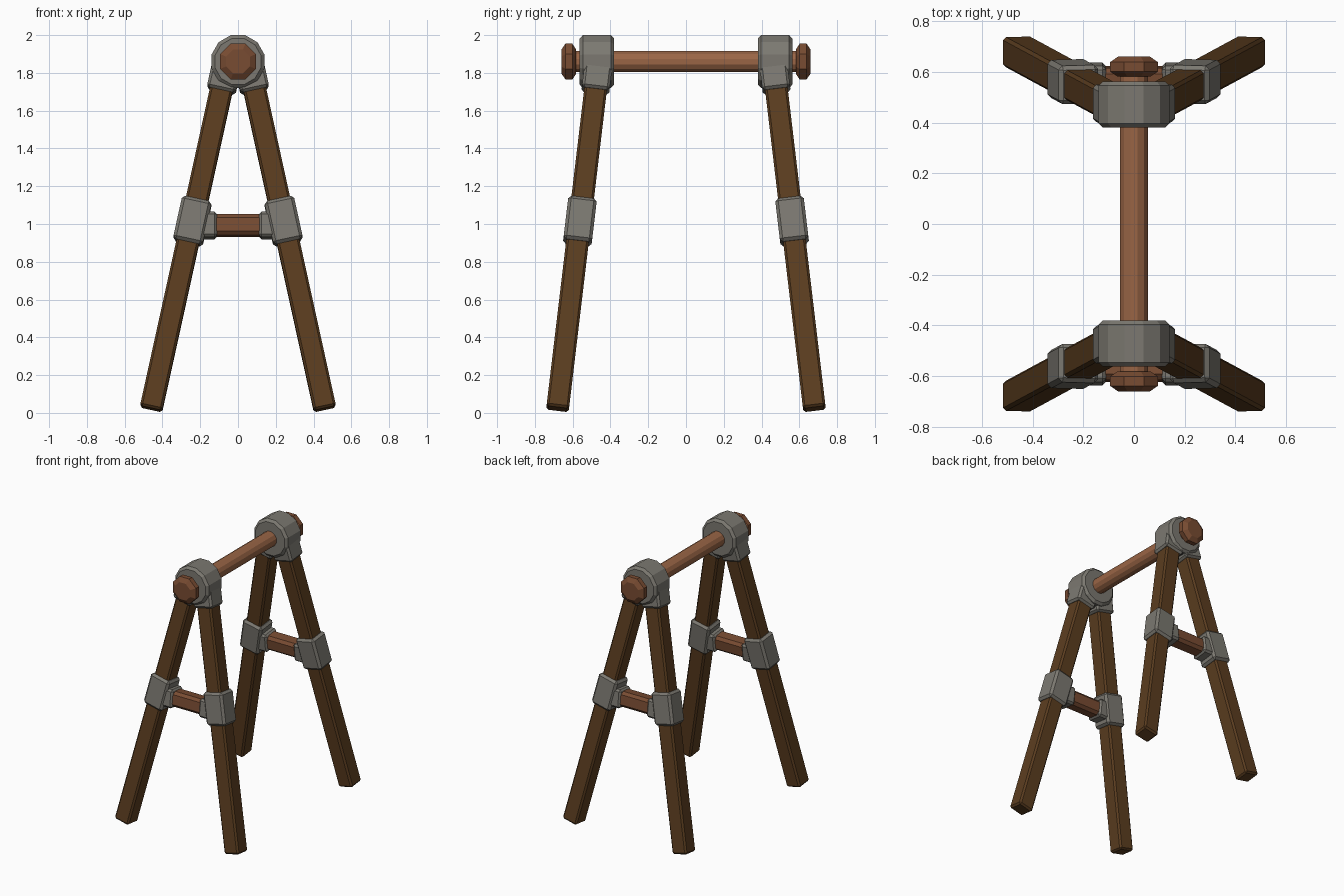
import bpy, bmesh, math
from mathutils import Matrix, Vector

if "Cube" in bpy.data.objects:
    bpy.data.objects.remove(bpy.data.objects["Cube"])


def material(name, rgb):
    m = bpy.data.materials.new(name)
    m.diffuse_color = (*rgb, 1)
    m.use_nodes = True
    m.node_tree.nodes["Principled BSDF"].inputs["Base Color"].default_value = m.diffuse_color
    return m


DARK_WOOD = material("dark_wood", (0.105, 0.047, 0.014))
RED_WOOD = material("red_wood", (0.19, 0.072, 0.032))
LIGHT_WOOD = material("light_wood", (0.32, 0.13, 0.06))
STONE = material("stone_grey", (0.2, 0.19, 0.165))


def finish(name, bm, mat):
    bmesh.ops.recalc_face_normals(bm, faces=bm.faces)
    me = bpy.data.meshes.new(name)
    bm.to_mesh(me)
    bm.free()
    me.materials.append(mat)
    ob = bpy.data.objects.new(name, me)
    bpy.context.collection.objects.link(ob)
    return ob


def block(name, matrix, size, bevel, mat):
    """Box with chamfered edges, placed by a matrix."""
    bm = bmesh.new()
    bmesh.ops.create_cube(bm, size=1)
    bmesh.ops.scale(bm, vec=size, verts=bm.verts)
    bmesh.ops.bevel(bm, geom=bm.edges[:], offset=bevel, segments=1, affect='EDGES')
    bm.transform(matrix)
    return finish(name, bm, mat)


def lathe_y(name, profile, sides, z, mat):
    """Faceted solid around the y axis; profile is (flat radius, y), flat side up."""
    bm = bmesh.new()
    rings = []
    for r, y in profile:
        R = r / math.cos(math.pi / sides)
        angles = [(i + 0.5) * 2 * math.pi / sides for i in range(sides)]
        rings.append([bm.verts.new((R * math.sin(a), y, z + R * math.cos(a))) for a in angles])
    for a, b in zip(rings, rings[1:]):
        for i in range(sides):
            j = (i + 1) % sides
            bm.faces.new((a[i], a[j], b[j], b[i]))
    bm.faces.new(rings[0])
    bm.faces.new(rings[-1])
    return finish(name, bm, mat)


AXLE_Z = 1.86
FOOT = Vector((0.46, 0.68, 0.021))
LEAN = Vector((-0.22, -0.119, 1))       # leg direction per unit of height


def on_leg(sx, sy, z):
    """Frame centred on a leg axis at height z, z axis along the leg."""
    p = FOOT + LEAN * (z - FOOT.z)
    d = Vector((LEAN.x * sx, LEAN.y * sy, 1)).normalized()
    x = (Vector((1, 0, 0)) - d * d.x).normalized()
    m = Matrix((x, d.cross(x), d)).transposed().to_4x4()
    m.translation = (p.x * sx, p.y * sy, z)
    return m


# Axle beam across the top
lathe_y("axle_beam", [(0.055, -0.6), (0.055, 0.6)], 12, AXLE_Z, LIGHT_WOOD)

for sy, end in ((-1, "front"), (1, "back")):
    # Hub and end knob
    lathe_y(end + "_hub", [(0.122, sy * 0.38), (0.14, sy * 0.397),
                           (0.14, sy * 0.546), (0.122, sy * 0.563)], 12, AXLE_Z, STONE)
    lathe_y(end + "_knob", [(0.065, sy * 0.582), (0.095, sy * 0.602),
                            (0.095, sy * 0.638), (0.063, sy * 0.66)], 8, AXLE_Z, RED_WOOD)

    # Crossbar leaning with the frame
    bar_z = 0.992
    bar_y = sy * (FOOT.y + LEAN.y * (bar_z - FOOT.z))
    tilt = Matrix.Rotation(math.atan(-LEAN.y * sy), 4, 'X')
    block(end + "_crossbar", Matrix.Translation((0, bar_y, bar_z)) @ tilt,
          (0.4, 0.11, 0.112), 0.02, RED_WOOD)

    for sx, side in ((-1, "left"), (1, "right")):
        tag = end + "_" + side
        # Leg, middle collar and top bracket share the leg axis
        z_mid = (FOOT.z + 1.82) / 2
        block(tag + "_leg", on_leg(sx, sy, z_mid),
              (0.12, 0.12, (1.82 - FOOT.z) * LEAN.length), 0.012, DARK_WOOD)
        block(tag + "_collar", on_leg(sx, sy, 1.015), (0.16, 0.152, 0.235), 0.016, STONE)
        block(tag + "_bracket", on_leg(sx, sy, 1.77), (0.155, 0.148, 0.135), 0.014, STONE)
        # Crossbar socket
        block(tag + "_socket", Matrix.Translation((sx * 0.165, bar_y, bar_z)) @ tilt,
              (0.11, 0.132, 0.135), 0.014, STONE)
